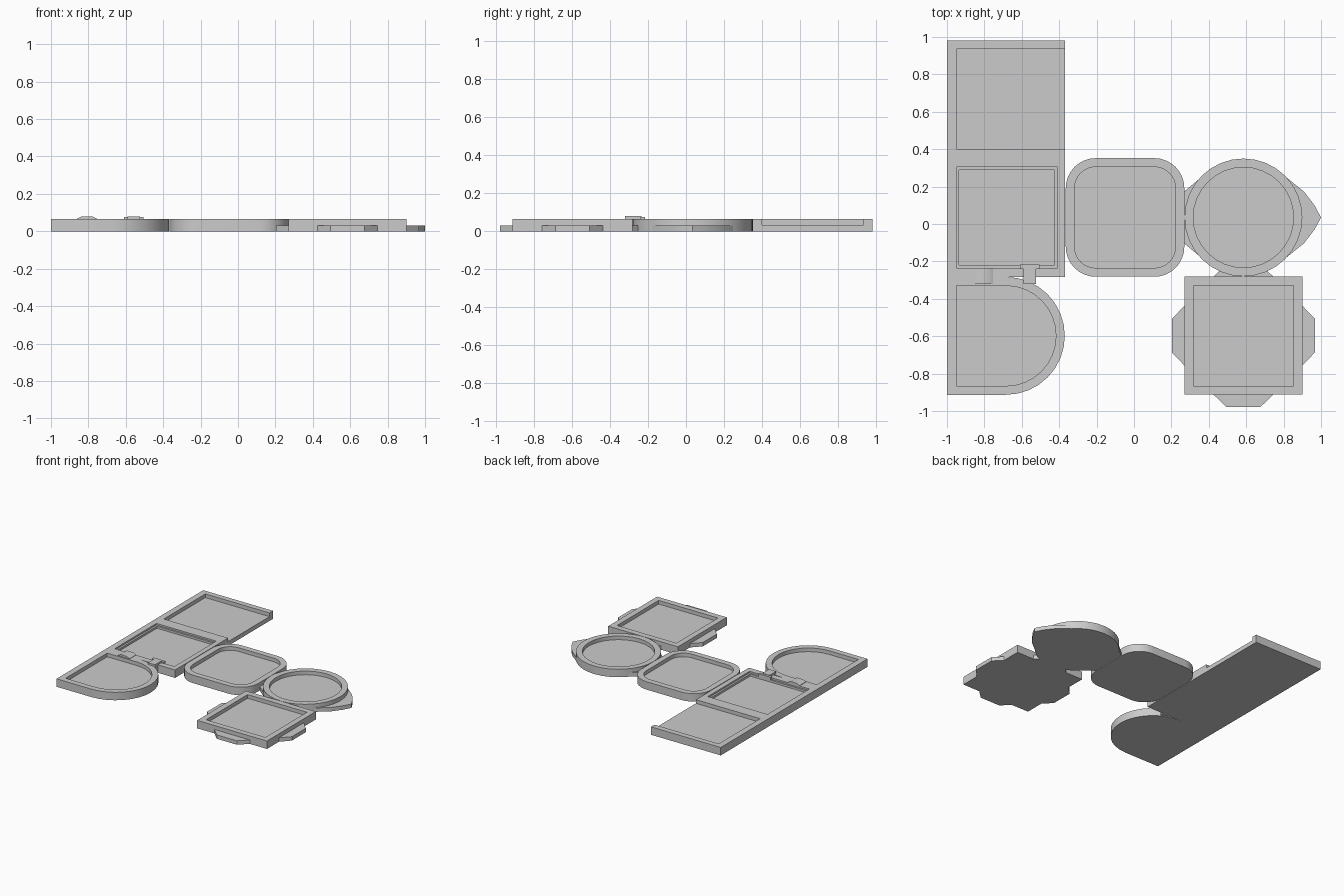
import bpy, bmesh, math

if "Cube" in bpy.data.objects:
    bpy.data.objects.remove(bpy.data.objects["Cube"])

FLOOR, TOP, TAB = 0.035, 0.065, 0.032

grey = bpy.data.materials.new("plain_grey")
grey.diffuse_color = (0.6, 0.6, 0.6, 1)
grey.use_nodes = True
grey.node_tree.nodes["Principled BSDF"].inputs["Base Color"].default_value = grey.diffuse_color


def finish(name, bm):
    bmesh.ops.recalc_face_normals(bm, faces=bm.faces)
    me = bpy.data.meshes.new(name)
    bm.to_mesh(me)
    bm.free()
    me.materials.append(grey)
    ob = bpy.data.objects.new(name, me)
    bpy.context.collection.objects.link(ob)
    bpy.ops.object.select_all(action='DESELECT')
    ob.select_set(True)
    bpy.context.view_layer.objects.active = ob
    bpy.ops.object.shade_smooth_by_angle(angle=math.radians(30))
    return ob


def loft(name, loops):
    """Skin a stack of (points, z) loops and cap the first and last."""
    bm = bmesh.new()
    rings = [[bm.verts.new((x, y, z)) for x, y in pts] for pts, z in loops]
    n = len(rings[0])
    for a, b in zip(rings, rings[1:]):
        for i in range(n):
            j = (i + 1) % n
            bm.faces.new((a[i], a[j], b[j], b[i]))
    bm.faces.new(rings[0])
    bm.faces.new(rings[-1])
    return finish(name, bm)


def slab(name, pts, z0, z1):
    return loft(name, [(pts, z0), (pts, z1)])


def tray(name, outer, inner):
    return loft(name, [(outer, 0), (outer, TOP), (inner, TOP), (inner, FLOOR)])


def rect(x0, x1, y0, y1):
    return [(x0, y0), (x1, y0), (x1, y1), (x0, y1)]


def arc(cx, cy, r, a0, a1, n):
    return [(cx + r * math.cos(math.radians(a0 + (a1 - a0) * i / n)),
             cy + r * math.sin(math.radians(a0 + (a1 - a0) * i / n))) for i in range(n + 1)]


def rounded(cx, cy, h, r, n=8):
    pts = []
    for k, (sx, sy) in enumerate([(1, 1), (-1, 1), (-1, -1), (1, -1)]):
        pts += arc(cx + sx * (h - r), cy + sy * (h - r), r, 90 * k, 90 * k + 90, n)
    return pts


# open-sided tray at the back left
slab("open_tray_floor", rect(-1, -0.37, 0.40, 0.98), 0, FLOOR)
slab("open_tray_wall", [(-1, 0.40), (-0.95, 0.40), (-0.95, 0.935), (-0.37, 0.935),
                        (-0.37, 0.98), (-1, 0.98)], FLOOR, TOP)

# main square tray with a stepped rim
outer = rect(-1, -0.37, -0.283, 0.40)
rim = rect(-0.95, -0.41, -0.235, 0.305)
well = rect(-0.935, -0.425, -0.22, 0.29)
loft("main_tray", [(outer, 0), (outer, TOP), (rim, TOP), (rim, 0.052),
                   (well, 0.052), (well, FLOOR)])

# D-shaped tray at the front left
CX, CY = -0.685, -0.598
d_outer = [(-1, CY + 0.315), (-1, CY - 0.315)] + arc(CX, CY, 0.315, -90, 90, 16)
d_inner = [(-0.95, CY + 0.268), (-0.95, CY - 0.268)] + arc(CX, CY, 0.268, -90, 90, 16)
tray("d_shaped_tray", d_outer, d_inner)

# rounded square tray
tray("rounded_tray", rounded(-0.048, 0.035, 0.317, 0.16), rounded(-0.048, 0.035, 0.27, 0.113))

# round tray with its low pointed flange
RX, RY = 0.585, 0.035
tray("round_tray", arc(RX, RY, 0.315, 0, 348.75, 31), arc(RX, RY, 0.268, 0, 348.75, 31))
half = [(1.0, 0), (0.965, 0.065), (0.91, 0.137), (0.82, 0.21), (0.70, 0.285),
        (0.46, 0.285), (0.36, 0.215), (0.27, 0.14)]
flange = [(x, RY + y) for x, y in half] + [(x, RY - y) for x, y in reversed(half[1:])]
slab("pointed_flange", flange, 0, TAB)

# square tray with four tabs
SX, SY = 0.585, -0.597
tray("square_tray", rect(SX - 0.315, SX + 0.315, SY - 0.315, SY + 0.315),
     rect(SX - 0.268, SX + 0.268, SY - 0.268, SY + 0.268))
for k in range(4):
    c, s = round(math.cos(k * math.pi / 2)), round(math.sin(k * math.pi / 2))
    tab = [(0.31, -0.16), (0.315, -0.16), (0.382, -0.09), (0.382, 0.09), (0.315, 0.16), (0.31, 0.16)]
    slab("square_tray_tab", [(SX + c * x - s * y, SY + s * x + c * y) for x, y in tab], 0, TAB)

# clips joining the main tray to the D-shaped tray
loft("left_clip", [(rect(-0.86, -0.755, -0.32, -0.235), 0.002),
                   (rect(-0.86, -0.755, -0.32, -0.235), TOP + 0.003),
                   (rect(-0.835, -0.78, -0.32, -0.235), 0.08)])
slab("right_clip", rect(-0.59, -0.525, -0.32, -0.235), 0.005, 0.08)
slab("right_clip_bar", rect(-0.61, -0.505, -0.24, -0.217), 0.04, 0.077)
